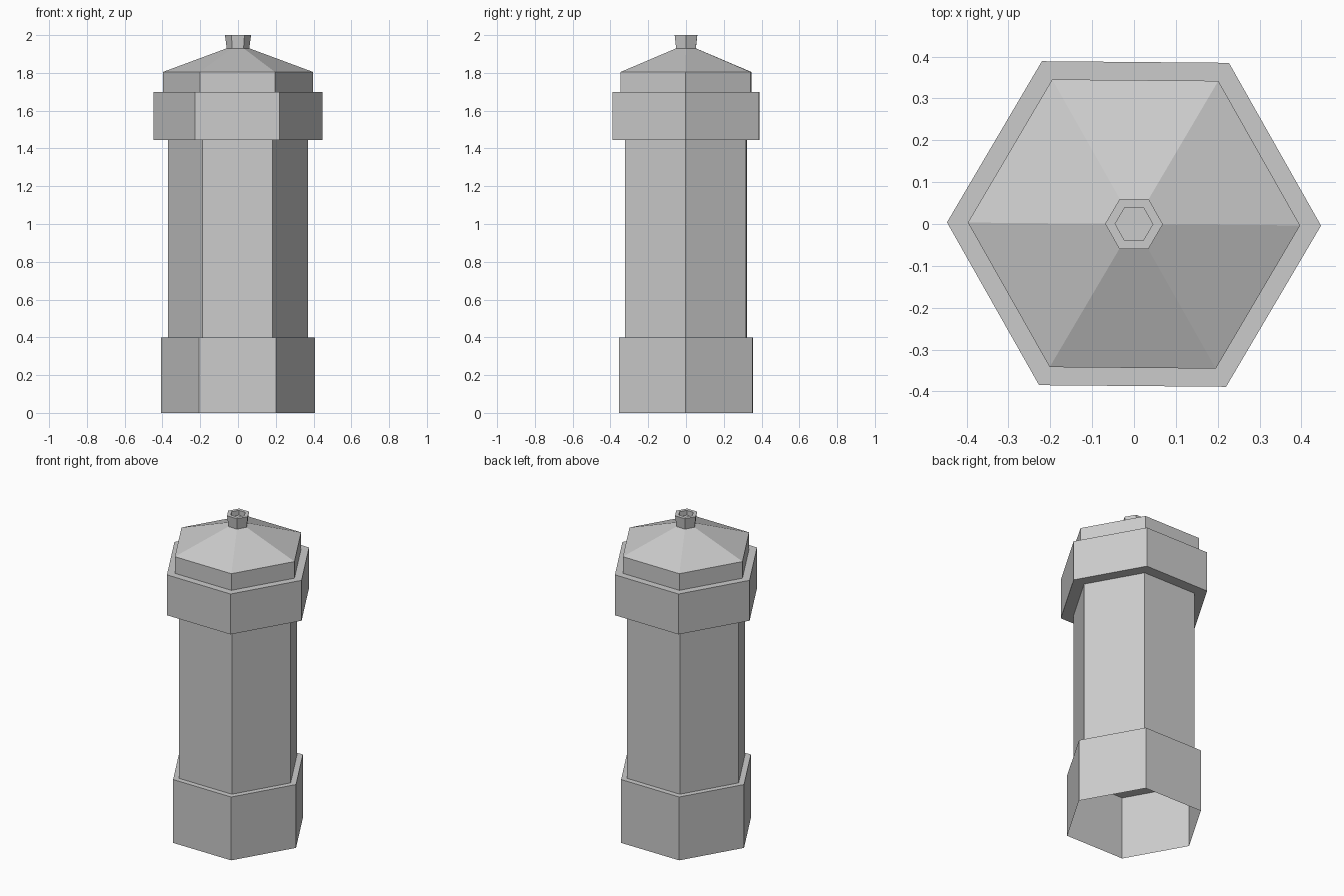
import bpy
import bmesh
from math import cos, sin, pi, radians

if "Cube" in bpy.data.objects:
    bpy.data.objects.remove(bpy.data.objects["Cube"])

SIDES = 6
TWIST = radians(-0.5)


def hex_part(name, profile, cap_end=False, cap_start=False):
    """Flat-sided hexagonal shell from (radius, height) points, bottom to top."""
    bm = bmesh.new()
    rings = [[bm.verts.new((r * cos(TWIST + 2 * pi * i / SIDES),
                            r * sin(TWIST + 2 * pi * i / SIDES), z))
              for i in range(SIDES)] for r, z in profile]
    for low, high in zip(rings, rings[1:]):
        for i in range(SIDES):
            j = (i + 1) % SIDES
            bm.faces.new((low[i], low[j], high[j], high[i]))
    if cap_end:
        bm.faces.new(rings[-1])
    if cap_start:
        bm.faces.new(rings[0][::-1])
    mesh = bpy.data.meshes.new(name)
    bm.to_mesh(mesh)
    bm.free()
    obj = bpy.data.objects.new(name, mesh)
    bpy.context.collection.objects.link(obj)
    return obj


# Plinth: open underneath, closed by a plate at its top
hex_part("base", [(0.408, 0.0), (0.408, 0.40)], cap_end=True)

# Main column
hex_part("shaft", [(0.37, 0.40), (0.37, 1.445)])

# Projecting band with ledges above and below
hex_part("collar", [(0.37, 1.445), (0.447, 1.445), (0.447, 1.70), (0.397, 1.70)])

# Short upright rim and sloping roof
hex_part("roof", [(0.397, 1.70), (0.397, 1.805), (0.06, 1.93)])

# Flared finial with a recessed top
hex_part("finial", [(0.06, 1.93), (0.069, 2.0), (0.045, 2.0), (0.045, 1.97)],
         cap_end=True)
